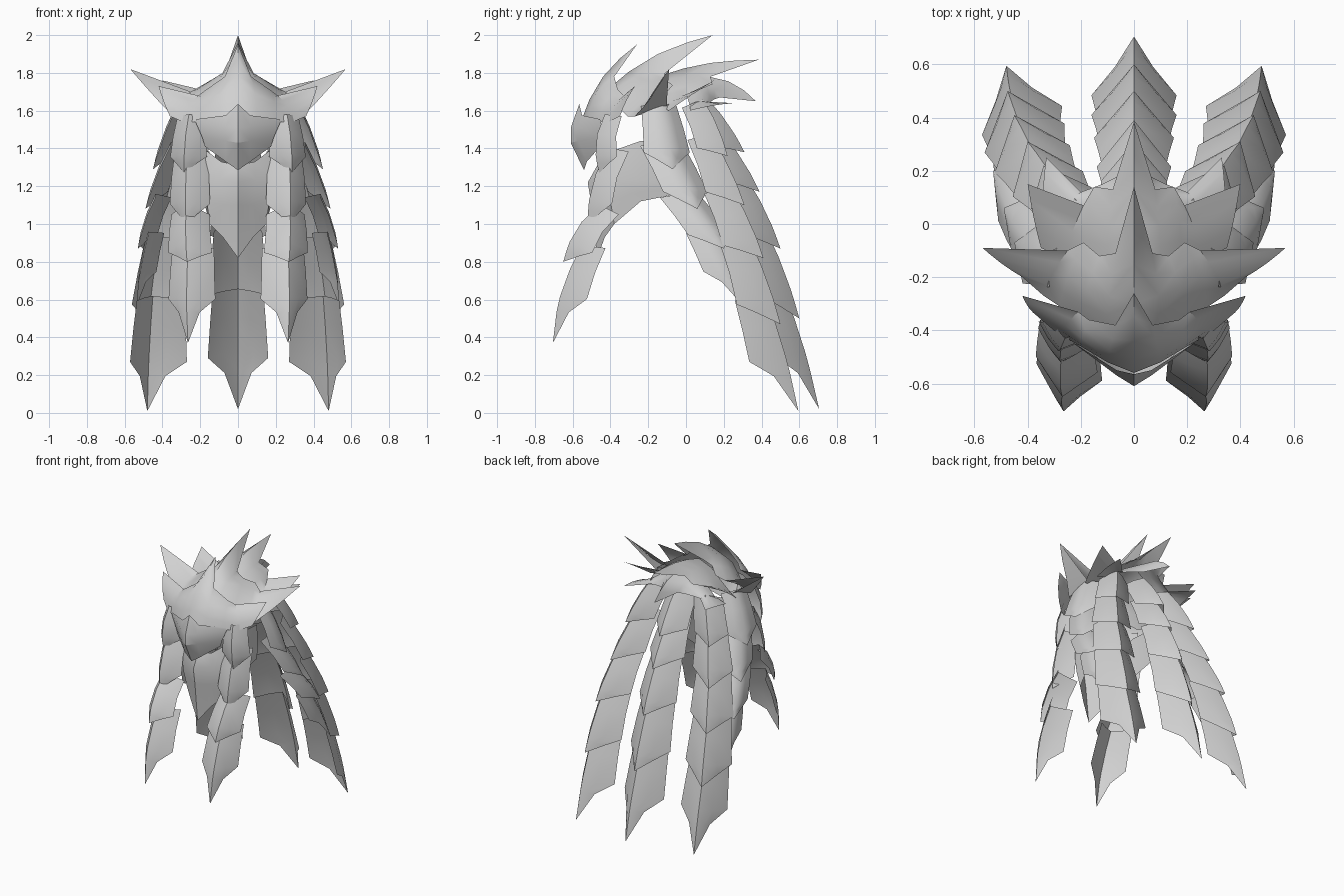
import bpy, math
from mathutils import Vector as V

if "Cube" in bpy.data.objects:
    bpy.data.objects.remove(bpy.data.objects["Cube"])

grey = bpy.data.materials.new("warm_grey")
grey.diffuse_color = (0.64, 0.64, 0.64, 1)
grey.use_nodes = True
grey.node_tree.nodes["Principled BSDF"].inputs["Base Color"].default_value = grey.diffuse_color
HEAD = V((0, -0.1, 1.3))


def loft(name, rows, mirror=True, angle=35):
    """Surface through rows of points; mirrored across x when asked."""
    n = len(rows[0])
    verts = [tuple(p) for r in rows for p in r]
    faces = [(i*n + j, i*n + j + 1, (i+1)*n + j + 1, (i+1)*n + j)
             for i in range(len(rows) - 1) for j in range(n - 1)]
    me = bpy.data.meshes.new(name)
    me.from_pydata(verts, [], faces)
    me.materials.append(grey)
    ob = bpy.data.objects.new(name, me)
    bpy.context.collection.objects.link(ob)
    bpy.ops.object.select_all(action='DESELECT')
    bpy.context.view_layer.objects.active = ob
    ob.select_set(True)
    if mirror:
        m = ob.modifiers.new("mirror", 'MIRROR')
        m.use_clip = True
        bpy.ops.object.modifier_apply(modifier=m.name)
    bpy.ops.object.mode_set(mode='EDIT')
    bpy.ops.mesh.select_all(action='SELECT')
    bpy.ops.mesh.remove_doubles(threshold=0.0005)
    bpy.ops.mesh.normals_make_consistent(inside=False)
    bpy.ops.object.mode_set(mode='OBJECT')
    bpy.ops.object.shade_smooth_by_angle(angle=math.radians(angle))
    return ob


def crest(name, front, back, bulge):
    """Domed spiky shell from a front edge to a spiked rear edge."""
    rows = []
    for k in range(5):
        t = k / 4
        row = []
        for c, (a, b) in enumerate(zip(front, back)):
            p = V(a).lerp(V(b), t)
            out = p - HEAD
            if c == 0:
                out.x = 0
            fade = 1 - 0.8 * c / (len(front) - 1)
            row.append(p + out.normalized() * bulge * fade * math.sin(math.pi * t))
        rows.append(row)
    loft(name, rows, angle=45)


def strand(name, points, widths, wide, depth, mirror=True, taper=0.85, bow=0.015):
    """Chain of overlapping pointed scales; points are the root then each tip."""
    wide = V(wide).normalized()
    pts = [V(p) for p in points]
    for i in range(1, len(pts)):
        last = i == len(pts) - 1
        prev, tip = pts[i-1], pts[i]
        out = (tip - prev).cross(wide).normalized()
        if out.dot(V((tip.x, tip.y, 0))) < 0:
            out = -out
        root = prev if i == 1 else prev.lerp(pts[i-2], 0.45) - out * 0.04
        w0, w1 = widths[i-1] * (taper if i > 1 else 1), widths[i]
        if last:
            outline = [(0, w0), (0.25, (w0+w1)/2), (0.53, w1), (0.68, w1*0.45), (1, 0)]
        else:
            outline = [(0, w0), (0.35, (w0+w1)/2), (0.7, w1), (0.83, w1*0.55), (1, 0)]
        rows = []
        for t, w in outline:
            centre = root.lerp(tip, t) + out * bow * math.sin(math.pi * t)
            rows.append([centre + wide * w * s - out * depth * abs(s)**1.3 * w / max(widths)
                         for s in (-1, -0.5, 0, 0.5, 1)])
        loft(f"{name}_scale_{i}", rows, mirror, 50)


# Layered spiky crown, front to back
crest("front_crest",
      [(0, -.56, 1.53), (.1, -.52, 1.54), (.2, -.46, 1.54), (.29, -.41, 1.54), (.36, -.35, 1.57)],
      [(0, -.26, 1.95), (.07, -.38, 1.78), (.17, -.36, 1.71), (.21, -.33, 1.68), (.42, -.27, 1.73)], .05)
crest("middle_crest",
      [(0, -.43, 1.7), (.1, -.4, 1.68), (.2, -.35, 1.61), (.28, -.31, 1.57), (.34, -.27, 1.57), (.42, -.2, 1.65)],
      [(0, .14, 2.0), (.07, -.11, 1.8), (.13, -.12, 1.77), (.19, -.07, 1.735), (.25, -.1, 1.7), (.57, -.09, 1.82)], .05)
crest("rear_crest",
      [(0, -.15, 1.78), (.1, -.15, 1.74), (.18, -.13, 1.69), (.26, -.13, 1.62), (.35, -.09, 1.6)],
      [(0, .385, 1.87), (.08, .13, 1.78), (.15, .14, 1.74), (.19, .07, 1.71), (.4, .15, 1.76)], .03)
crest("nape_crest",
      [(0, .02, 1.78), (.1, 0, 1.73), (.17, 0, 1.69), (.25, .02, 1.63), (.34, .02, 1.6)],
      [(0, .37, 1.65), (.06, .18, 1.67), (.12, .15, 1.66), (.2, .12, 1.64), (.33, .25, 1.64)], .05)

# Underside of the long side spikes
loft("spike_underside", [
    [(.34, -.27, 1.57), (.42, -.2, 1.65), (.57, -.09, 1.82)],
    [(.3, -.1, 1.62), (.37, -.1, 1.67), (.57, -.09, 1.82)]])

# Pointed brow guard with a raised centre
loft("brow_guard", [
    [(0, -.565, 1.635), (.065, -.55, 1.575), (.22, -.455, 1.555)],
    [(0, -.61, 1.51), (.065, -.57, 1.515), (.225, -.45, 1.54)],
    [(0, -.61, 1.43), (.065, -.57, 1.44), (.19, -.455, 1.46)],
    [(0, -.54, 1.285), (.065, -.525, 1.33), (.175, -.455, 1.41)]], angle=20)

# Face mask wrapping back into the neck band
loft("face_mask", [
    [(0, -.47, 1.31), (.09, -.43, 1.33), (.17, -.38, 1.39), (.2, -.24, 1.44), (.19, -.05, 1.42)],
    [(0, -.52, 1.22), (.09, -.45, 1.24), (.18, -.4, 1.24), (.2, -.24, 1.23), (.19, -.04, 1.22)],
    [(0, -.5, 1.1), (.07, -.45, 1.1), (.165, -.4, 1.12), (.19, -.24, 1.17), (.18, -.04, 1.18)],
    [(0, -.47, .82), (.08, -.43, .93), (.15, -.38, 1.0), (.18, -.24, 1.12), (.18, -.04, 1.16)]])

# Hanging strands
strand("front_strand",
       [(.26, -.43, 1.58), (.285, -.46, 1.27), (.275, -.52, 1.0), (.27, -.65, .8), (.265, -.705, .37)],
       [.08, .1, .11, .12, .128], (.96, .25, 0), .115, taper=.95, bow=.035)
strand("side_strand",
       [(.32, -.13, 1.64), (.45, -.07, 1.29), (.49, .06, 1.08), (.53, .2, .87), (.535, .3, .57)],
       [.1, .13, .125, .12, .12], (-.35, .94, 0), .055, taper=.95)
strand("rear_side_strand",
       [(.22, .09, 1.66), (.34, .22, 1.36), (.4, .31, 1.1), (.45, .41, .82), (.475, .5, .47), (.48, .595, .01)],
       [.1, .12, .14, .15, .16, .16], (.94, -.34, 0), .15)
strand("rear_strand",
       [(0, .1, 1.68), (0, .31, 1.38), (0, .39, 1.17), (0, .5, .87), (0, .6, .5), (0, .705, .02)],
       [.11, .125, .14, .15, .16, .16], (1, 0, 0), .15, mirror=False)
